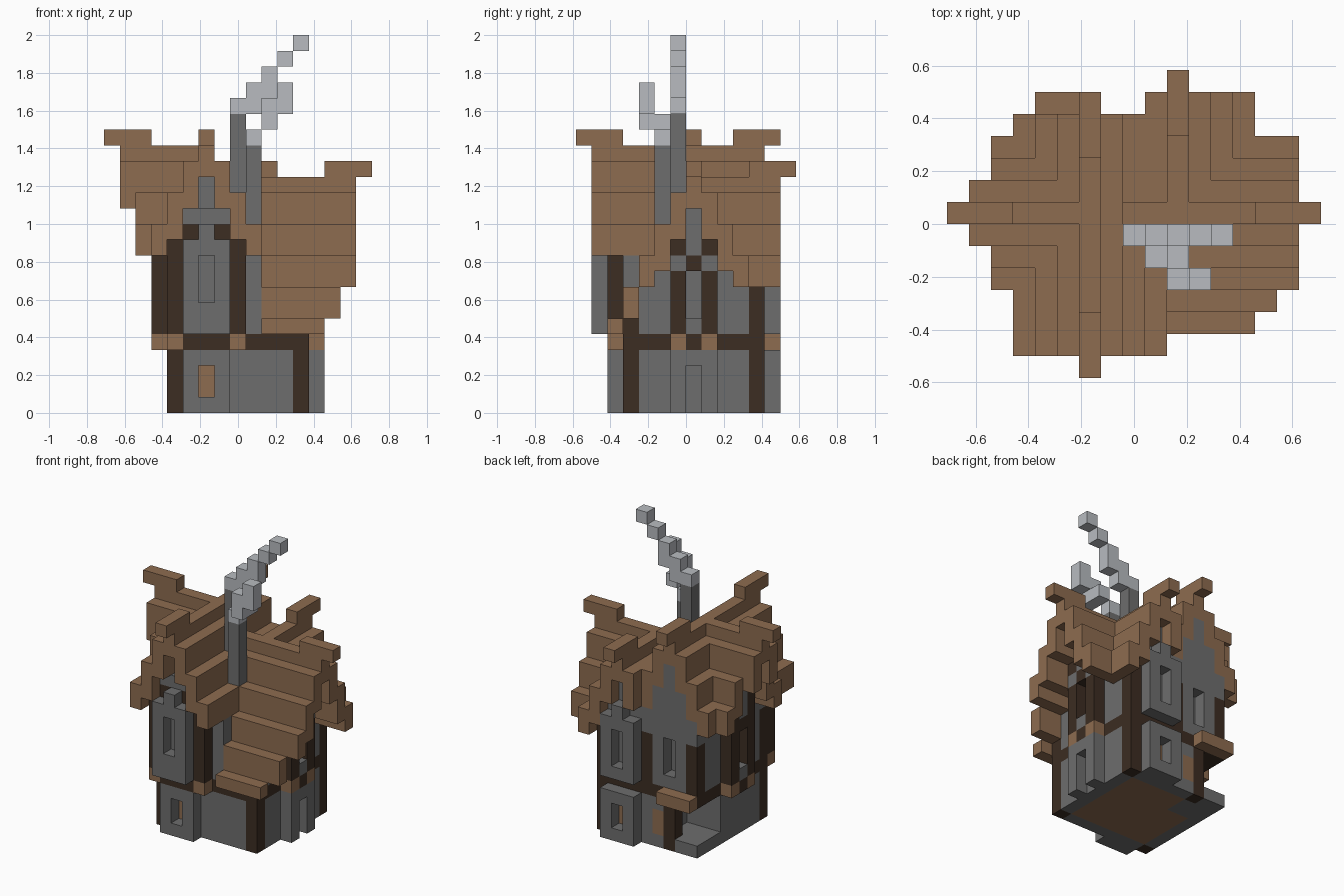
import bpy
import bmesh
from mathutils import Vector

cube = bpy.data.objects.get("Cube")
if cube:
    bpy.data.objects.remove(cube, do_unlink=True)

UNIT = 2 / 24                       # edge of one block
CENTRE = Vector((8.5, 7, 0))


def material(name, rgb):
    mat = bpy.data.materials.new(name)
    mat.use_nodes = True
    mat.diffuse_color = (*rgb, 1)
    mat.node_tree.nodes["Principled BSDF"].inputs["Base Color"].default_value = (*rgb, 1)
    return mat


brown = material("roof brown", (0.27, 0.15, 0.08))
grey = material("stone grey", (0.155, 0.155, 0.155))
dark = material("dark timber", (0.045, 0.026, 0.016))
pale = material("smoke grey", (0.48, 0.5, 0.53))

cells = {}                          # block position -> part name
colours = {"floor": brown, "walls": grey, "upper_walls": grey, "bays": grey,
           "timber_frame": dark, "brackets": brown, "doors": brown, "roof": brown,
           "ridge_ends": brown, "chimneys": grey, "smoke": pale, "porch": brown}


def box(part, x, y, z):
    """Fill inclusive block ranges; a plain number means one block; part None carves."""
    spans = [(r, r) if isinstance(r, int) else r for r in (x, y, z)]
    for i in range(spans[0][0], spans[0][1] + 1):
        for j in range(spans[1][0], spans[1][1] + 1):
            for k in range(spans[2][0], spans[2][1] + 1):
                if part:
                    cells[i, j, k] = part
                else:
                    cells.pop((i, j, k), None)


# Ground storey with a floor and a beam on top
box("walls", (4, 12), (3, 11), (0, 3))
box("floor", (5, 11), (4, 10), 0)
box("timber_frame", (4, 12), (3, 11), 4)

# Roof height for each column: the highest of the crossing gables wins
tops = {}


def slope(i, j, peak, d):
    top = peak + 1 if d == 0 else peak - 2 * (d - 1)
    thick = (2, 3, 3, 2, 2, 1)[d]
    if top > tops.get((i, j), (0, 0))[0]:
        tops[i, j] = (top, thick)


for i in range(17):
    for j in range(14):
        dx, dy, db = abs(i - 6), abs(j - 7), abs(i - 10)
        if dx <= 3 and 1 <= j <= 11:                      # tall front to back gable
            slope(i, j, 16, dx)
        if dy <= 3 and (1 if dy < 2 else 2) <= i <= 6:    # tall side gable
            slope(i, j, 16, dy)
        if dy <= 3 and 6 <= i <= 15:                      # low side gable
            slope(i, j, 14, dy)
        if 2 <= j <= 3 and 6 <= i <= 11 + j:              # long front slope
            slope(i, j, 14, dy)
        if db <= 3 and 7 <= j <= (12 if i > 8 else 11) and i > 7:   # low back gable
            slope(i, j, 14, db)

for (i, j), (top, thick) in tops.items():
    box("roof", i, j, (top - thick, top - 1))
    jetty = (j == 2 and 4 <= i <= 8) or (i in (3, 13) and 6 <= j <= 8)
    if jetty or (4 <= i <= 12 and 3 <= j <= 11):
        box("upper_walls", i, j, (5, top - thick - 1))

# Upturned ridge ends
box("ridge_ends", 6, (0, 2), 17)
box("ridge_ends", 6, (10, 12), 17)
box("ridge_ends", (0, 2), 7, 17)
box("ridge_ends", (14, 16), 7, 15)
box("ridge_ends", 10, (11, 13), 15)

# Corner posts, lower storey then upper
for i in (4, 12):
    for j in (3, 11):
        box("timber_frame", i, j, (0, 4))
        for k in range(5, 9):
            if (i, j, k) in cells and cells[i, j, k] == "upper_walls":
                cells[i, j, k] = "timber_frame"

# Front gable: posts on brackets around a projecting bay
for i in (4, 8):
    box("timber_frame", i, 2, (5, 10))
    box("brackets", i, 2, 4)
box("timber_frame", (5, 7), 2, 11)
box("timber_frame", (5, 7), 2, 4)
box("bays", (5, 7), 1, (5, 10))
box("bays", 6, (1, 2), 11)
box(None, 6, 1, (7, 9))
box(None, 6, 2, (13, 14))
box("bays", (5, 7), 2, (0, 3))
box(None, 6, 2, (1, 2))
box("doors", 6, 3, (1, 2))

# Side gables: paired posts with a stone panel between
for i, peak in ((3, 12), (13, 9)):
    for j in (6, 8):
        box("timber_frame", i, j, (5, peak - 1))
        box("brackets", i, j, 4)
    box("timber_frame", i, 7, 4)
    box("timber_frame", i, 7, 9)
    box("timber_frame", i, 6, 10)
    box("timber_frame", i, 8, 10)
box("bays", 13, (6, 8), (0, 3))
box(None, 13, 7, (0, 2))
box(None, 13, 7, (6, 8))
box(None, 3, 7, (6, 8))

# Back gables: projecting bays with windows
for i, j in ((10, 12), (6, 11)):
    for side in (-2, 2):
        box("timber_frame", i + side, 11, (5, 8))
    box("bays", (i - 1, i + 1), j, (5, 9))
    box("bays", i, j, 10)
    box(None, i, j, (6, 8))
box("bays", (9, 11), 12, (0, 3))
box(None, 10, 12, (1, 2))
box("doors", 10, 11, (1, 2))

# Recessed porch at the back corner
box(None, (4, 6), (9, 11), (1, 3))
box("walls", (4, 6), (9, 11), 0)
box("timber_frame", 6, 11, (0, 3))
box("doors", 7, 10, (1, 2))
box("doors", 7, 11, (1, 2))
box("porch", (4, 6), 12, 4)

# Chimneys
box("chimneys", 8, 6, (10, 18))
box("chimneys", 9, 5, (9, 16))

# Smoke trails
box("smoke", (8, 9), 6, 19)
box("smoke", (9, 10), 6, 20)
for step in range(3):
    box("smoke", 10 + step, 6, 21 + step)
box("smoke", 9, 5, 17)
box("smoke", 10, (4, 5), 18)
box("smoke", (10, 11), 4, 19)
box("smoke", 11, 4, 20)

# Turn each part's exposed block sides into one clean mesh
AXES = [Vector(a) for a in ((1, 0, 0), (0, 1, 0), (0, 0, 1))]


def build(part, mat):
    bm = bmesh.new()
    for cell in [c for c, p in cells.items() if p == part]:
        mid = Vector(cell) + Vector((0.5, 0.5, 0.5))
        for a in range(3):
            for sign in (-1, 1):
                n = AXES[a] * sign
                if tuple(int(v) for v in Vector(cell) + n) in cells:
                    continue
                u, v = AXES[(a + 1) % 3] / 2, AXES[(a + 2) % 3] / 2 * sign
                corners = (-u - v, u - v, u + v, v - u)
                bm.faces.new([bm.verts.new((mid + n / 2 + c - CENTRE) * UNIT) for c in corners])
    bmesh.ops.remove_doubles(bm, verts=bm.verts[:], dist=0.001)
    bmesh.ops.dissolve_limit(bm, angle_limit=0.01, verts=bm.verts[:], edges=bm.edges[:])
    mesh = bpy.data.meshes.new(part)
    bm.to_mesh(mesh)
    bm.free()
    mesh.materials.append(mat)
    bpy.context.collection.objects.link(bpy.data.objects.new(part, mesh))


for part, mat in colours.items():
    build(part, mat)
